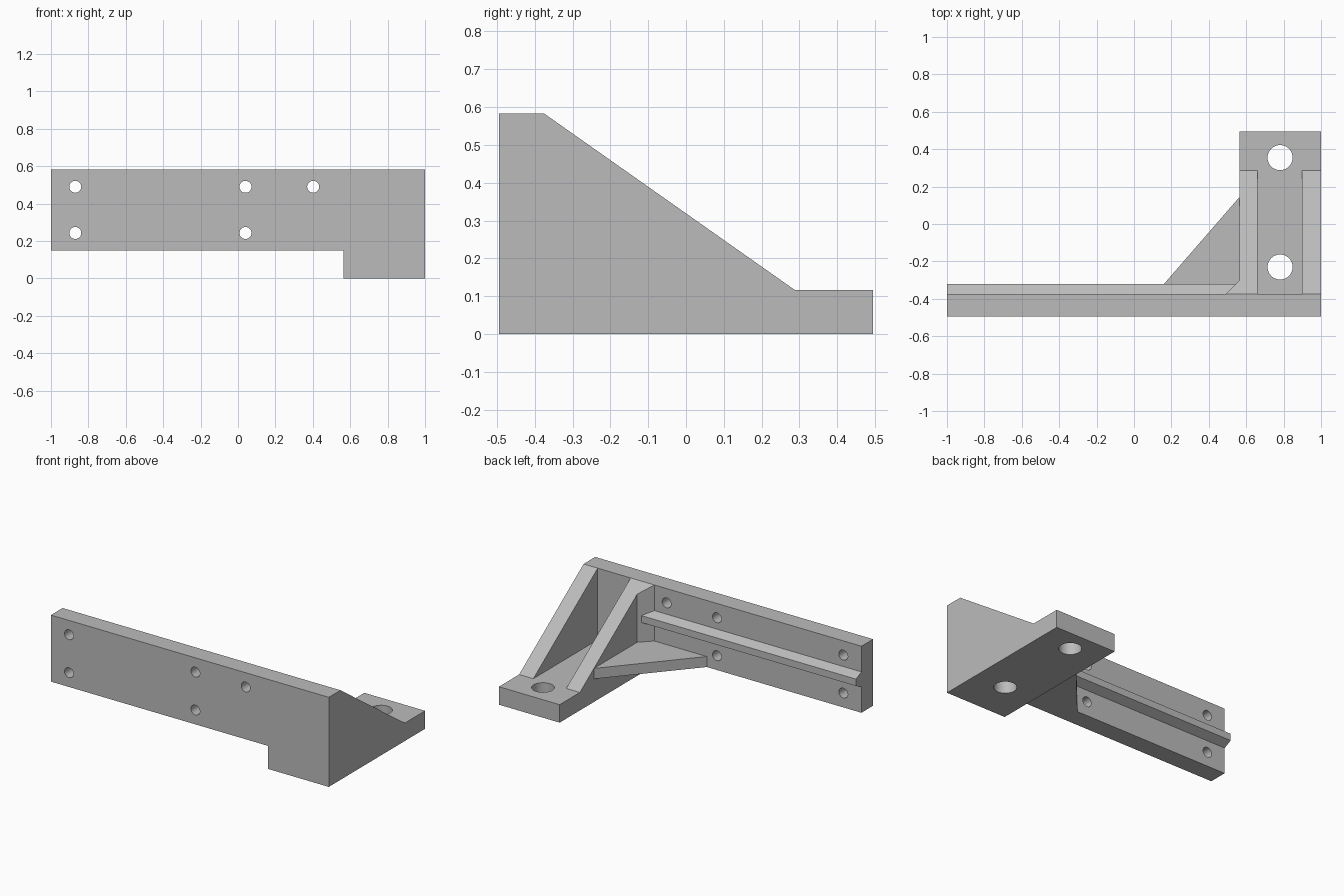
import bpy, bmesh
from mathutils import Vector

cube = bpy.data.objects.get("Cube")
if cube:
    bpy.data.objects.remove(cube, do_unlink=True)

GREY = (0.5, 0.5, 0.5, 1)
mat = bpy.data.materials.new("plain grey")
mat.use_nodes = True
mat.diffuse_color = GREY
mat.node_tree.nodes["Principled BSDF"].inputs["Base Color"].default_value = GREY

# Key dimensions
FRONT, PLATE_BACK, BACK = -0.495, -0.375, 0.495
TOP, PLATE_LOW, BASE_TOP = 0.583, 0.15, 0.117
INNER, RIB_END = 0.563, 0.287


def slope_z(y):
    """Height of the rib's sloping edge at depth y."""
    return TOP + (y - PLATE_BACK) / (RIB_END - PLATE_BACK) * (BASE_TOP - TOP)


def prism(name, profile, axis, start, end):
    """Extrude a 2D profile, given in the other two axes, along one axis."""
    bm = bmesh.new()
    points = []
    for a, b in profile:
        co = [a, b]
        co.insert(axis, start)
        points.append(bm.verts.new(co))
    face = bm.faces.new(points)
    out = bmesh.ops.extrude_face_region(bm, geom=[face])
    move = Vector()
    move[axis] = end - start
    new_verts = [g for g in out["geom"] if isinstance(g, bmesh.types.BMVert)]
    bmesh.ops.translate(bm, vec=move, verts=new_verts)
    bmesh.ops.recalc_face_normals(bm, faces=bm.faces)
    mesh = bpy.data.meshes.new(name)
    bm.to_mesh(mesh)
    bm.free()
    obj = bpy.data.objects.new(name, mesh)
    bpy.context.collection.objects.link(obj)
    mesh.materials.append(mat)
    return obj


def drill(obj, centres, radius, axis):
    """Cut round holes through a part along the y or z axis."""
    for centre in centres:
        rot = (1.5707963, 0, 0) if axis == "y" else (0, 0, 0)
        bpy.ops.mesh.primitive_cylinder_add(
            vertices=40, radius=radius, depth=0.4, location=centre, rotation=rot)
        cutter = bpy.context.object
        cutter.hide_render = True
        cutter.data.materials.append(mat)
        mod = obj.modifiers.new("hole", "BOOLEAN")
        mod.operation, mod.solver, mod.object = "DIFFERENCE", "EXACT", cutter
        bpy.ops.object.select_all(action="DESELECT")
        bpy.context.view_layer.objects.active = obj
        obj.select_set(True)
        bpy.ops.object.modifier_apply(modifier=mod.name)
        bpy.data.objects.remove(cutter, do_unlink=True)
    bpy.ops.object.shade_smooth_by_angle()


# Long mounting plate with the drop leg at its left end
plate = prism("mounting_plate",
              [(-1, PLATE_LOW), (INNER, PLATE_LOW), (INNER, 0), (1, 0), (1, TOP), (-1, TOP)],
              1, FRONT, PLATE_BACK)
plate_mid = (FRONT + PLATE_BACK) / 2
holes = [(x, plate_mid, z) for x in (-0.87, 0.04) for z in (0.243, 0.49)]
drill(plate, holes + [(0.402, plate_mid, 0.49)], 0.032, "y")

# Foot with two bolt holes
foot = prism("foot", [(INNER, PLATE_BACK), (1, PLATE_BACK), (1, BACK), (INNER, BACK)],
             2, 0, BASE_TOP)
drill(foot, [(0.781, y, 0.06) for y in (-0.23, 0.355)], 0.067, "z")

# Sloping side ribs on the foot
rib_profile = [(PLATE_BACK, BASE_TOP), (RIB_END, BASE_TOP), (PLATE_BACK, TOP)]
prism("right_rib", rib_profile, 0, INNER, 0.661)
prism("left_rib", rib_profile, 0, 0.898, 1)

# Stiffening rail along the back of the plate
prism("stiffening_rail",
      [(PLATE_BACK, 0.319), (-0.32, 0.345), (-0.32, 0.39), (PLATE_BACK, 0.416)],
      0, -1, INNER)

# Flat corner gusset between plate and rib
prism("corner_gusset", [(0.113, PLATE_BACK), (INNER, PLATE_BACK), (INNER, 0.143)],
      2, PLATE_LOW, slope_z(0.143))

# Upright corner fillet, its top trimmed to the rib slope
fillet = prism("corner_fillet",
               [(0.49, PLATE_BACK), (INNER, PLATE_BACK), (INNER, PLATE_BACK + 0.073)],
               2, PLATE_LOW, TOP)
for v in fillet.data.vertices:
    if v.co.z > BASE_TOP + 0.2:
        v.co.z = slope_z(v.co.y)
